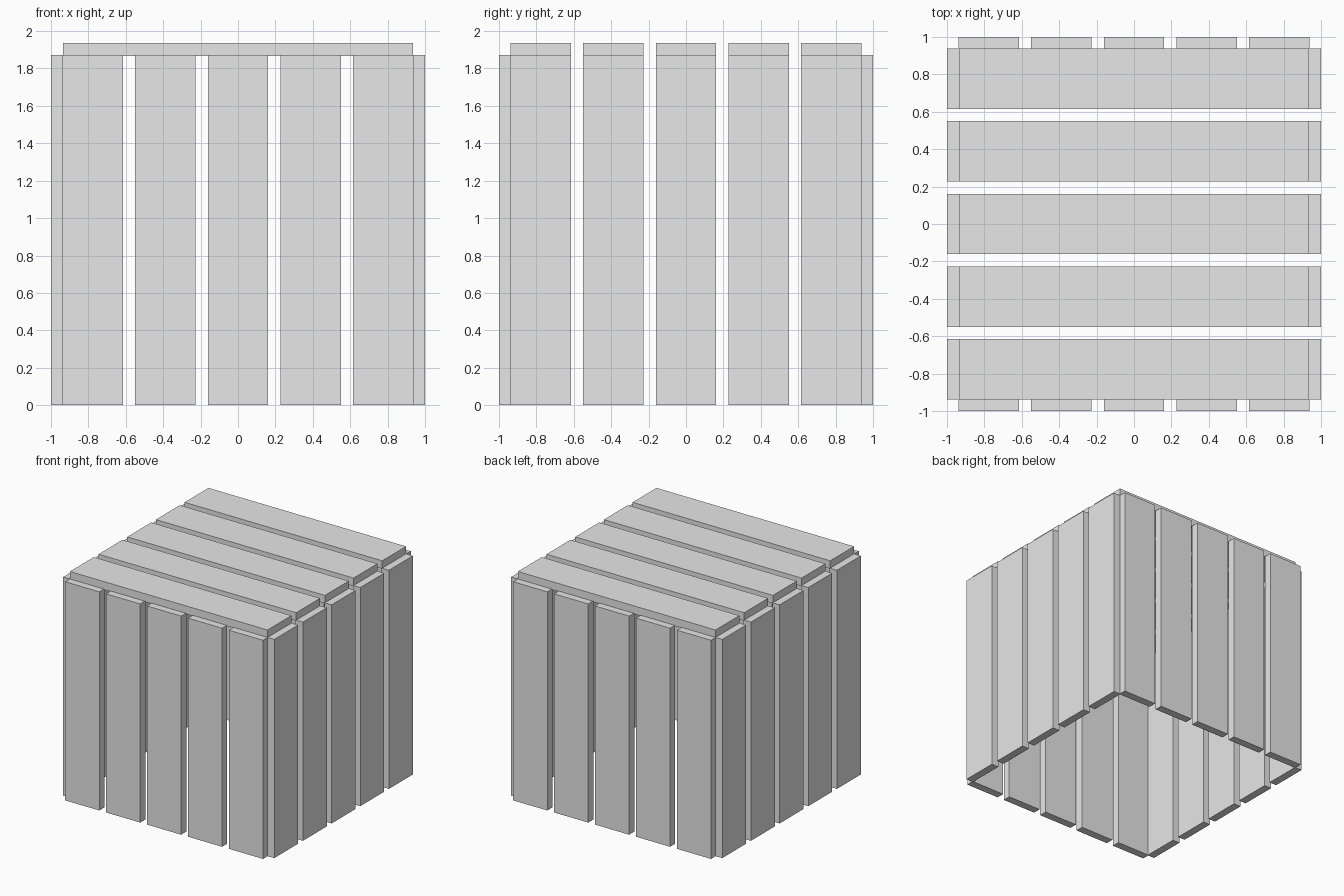
import bpy
from mathutils import Vector

cube = bpy.data.objects.get("Cube")
if cube:
    bpy.data.objects.remove(cube, do_unlink=True)

# One plain grey for every plank
grey = bpy.data.materials.new("plain_grey")
grey.use_nodes = True
colour = (0.8, 0.8, 0.8, 1)
grey.diffuse_color = colour
grey.node_tree.nodes["Principled BSDF"].inputs["Base Color"].default_value = colour

COUNT = 5
PITCH = 0.388
WIDTH = 0.323
THICK = 0.069
LENGTH = 1.873       # plank length, also the wall height
TOP = 1.937


def plank(name, centre, size):
    bpy.ops.mesh.primitive_cube_add(size=1, location=centre)
    obj = bpy.context.object
    obj.name = name
    for v in obj.data.vertices:
        v.co *= Vector(size)
    obj.data.materials.append(grey)


wall = 1 - THICK / 2
for i in range(COUNT):
    offset = (i - (COUNT - 1) / 2) * PITCH
    # Upright planks on the four walls
    for side, label in ((-1, "front"), (1, "back")):
        plank(f"{label}_plank_{i + 1}", (offset, side * wall, LENGTH / 2),
              (WIDTH, THICK, LENGTH))
    for side, label in ((-1, "right"), (1, "left")):
        plank(f"{label}_plank_{i + 1}", (side * wall, offset, LENGTH / 2),
              (THICK, WIDTH, LENGTH))
    # Planks lying across the top; the underside stays open
    plank(f"top_plank_{i + 1}", (0, offset, TOP - THICK / 2),
          (LENGTH, WIDTH, THICK))
